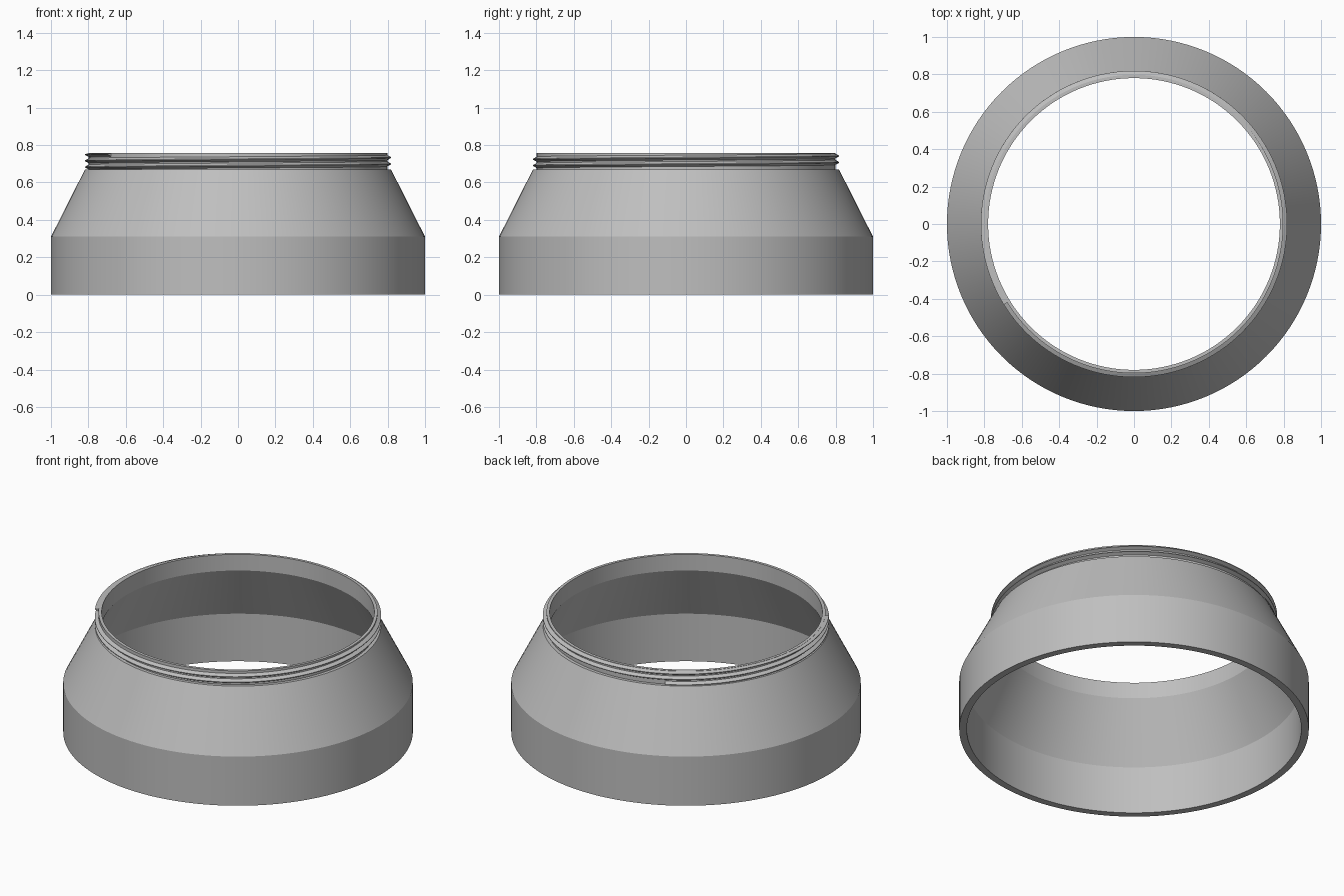
import bpy, math

if "Cube" in bpy.data.objects:
    bpy.data.objects.remove(bpy.data.objects["Cube"])

SEG = 128

grey = bpy.data.materials.new("mid grey")
grey.diffuse_color = (0.52, 0.52, 0.52, 1)
grey.use_nodes = True
grey.node_tree.nodes["Principled BSDF"].inputs["Base Color"].default_value = grey.diffuse_color


def make(name, verts, faces, angle):
    mesh = bpy.data.meshes.new(name)
    mesh.from_pydata(verts, [], faces)
    mesh.materials.append(grey)
    ob = bpy.data.objects.new(name, mesh)
    bpy.context.collection.objects.link(ob)
    bpy.ops.object.select_all(action='DESELECT')
    ob.select_set(True)
    bpy.context.view_layer.objects.active = ob
    bpy.ops.object.shade_smooth_by_angle(angle=math.radians(angle))
    return ob


def sweep(rings, closed):
    """Skin equal-length closed cross-sections, cap the ends if open."""
    n, k = len(rings), len(rings[0])
    verts = [p for ring in rings for p in ring]
    faces = []
    for i in range(n if closed else n - 1):
        j = (i + 1) % n
        for a in range(k):
            b = (a + 1) % k
            faces.append((i * k + a, j * k + a, j * k + b, i * k + b))
    if not closed:
        faces.append(tuple(range(k)))
        faces.append(tuple(range((n - 1) * k, n * k))[::-1])
    return verts, faces


def section(profile, t):
    return [(r * math.cos(t), r * math.sin(t), z) for r, z in profile]


# Hollow tapered body with plain threaded-neck core (counterclockwise profile)
TOP, SHOULDER = 0.757, 0.67
body = [(1.0, 0), (1.0, 0.31), (0.818, SHOULDER), (0.798, SHOULDER), (0.798, TOP),
        (0.78, TOP), (0.78, 0.655), (0.957, 0.30), (0.957, 0)]
make("tapered_collar", *sweep([section(body, 2 * math.pi * i / SEG)
                               for i in range(SEG)], True), 20)

# Helical screw thread around the neck, flattened where it meets rim and shoulder
PITCH, HALF = 0.034, 0.0155
rings = []
z0, z1 = SHOULDER + 0.006, TOP - 0.004
steps = int((z1 - z0) / PITCH * SEG)
for i in range(steps + 1):
    z = z0 + (z1 - z0) * i / steps
    t = math.pi + 2 * math.pi * (z - 0.75) / PITCH
    prof = [(0.794, z - HALF), (0.819, z - 0.002), (0.819, z + 0.002), (0.794, z + HALF)]
    prof = [(r, min(max(h, SHOULDER - 0.002), TOP - 0.0005)) for r, h in prof]
    rings.append(section(prof, t))
make("screw_thread", *sweep(rings, False), 20)
